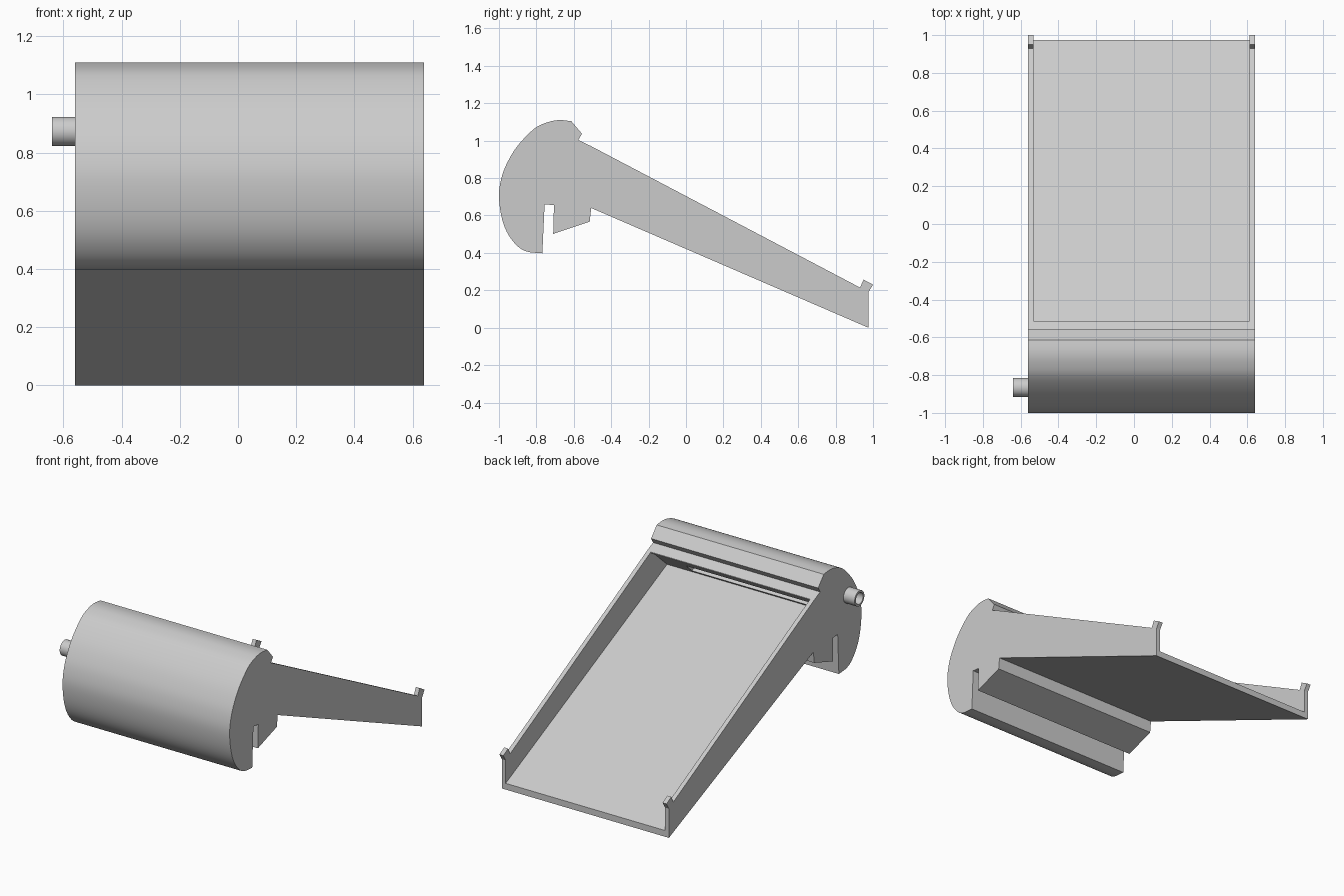
import bpy, bmesh, math
from mathutils import Vector

cube = bpy.data.objects.get("Cube")
if cube:
    bpy.data.objects.remove(cube, do_unlink=True)

grey = bpy.data.materials.new("light_grey")
grey.use_nodes = True
colour = (0.6, 0.6, 0.6, 1)
grey.diffuse_color = colour
grey.node_tree.nodes["Principled BSDF"].inputs["Base Color"].default_value = colour


def make_object(name, bm):
    bmesh.ops.recalc_face_normals(bm, faces=bm.faces)
    mesh = bpy.data.meshes.new(name)
    bm.to_mesh(mesh)
    bm.free()
    mesh.materials.append(grey)
    obj = bpy.data.objects.new(name, mesh)
    bpy.context.collection.objects.link(obj)
    return obj


def extrude_profile(name, points, x0, x1):
    """Extrude a (y, z) outline from x0 to x1."""
    bm = bmesh.new()
    face = bm.faces.new([bm.verts.new((x0, y, z)) for y, z in points])
    result = bmesh.ops.extrude_face_region(bm, geom=[face])
    verts = [v for v in result["geom"] if isinstance(v, bmesh.types.BMVert)]
    bmesh.ops.translate(bm, verts=verts, vec=(x1 - x0, 0, 0))
    return make_object(name, bm)


def smooth_path(points, steps=4):
    """Catmull-Rom curve through the points."""
    p = [Vector(q) for q in points]
    p = [2 * p[0] - p[1]] + p + [2 * p[-1] - p[-2]]
    out = []
    for a, b, c, d in zip(p, p[1:], p[2:], p[3:]):
        for i in range(steps):
            t = i / steps
            out.append(0.5 * (2 * b + (c - a) * t + (2 * a - 5 * b + 4 * c - d) * t * t
                              + (3 * b - a - 3 * c + d) * t ** 3))
    return [tuple(v) for v in out] + [tuple(points[-1])]


def cut(target, cutter):
    cutter.hide_render = True
    mod = target.modifiers.new("cut", "BOOLEAN")
    mod.operation = "DIFFERENCE"
    mod.solver = "EXACT"
    mod.object = cutter
    activate(target)
    bpy.ops.object.modifier_apply(modifier=mod.name)
    bpy.data.objects.remove(cutter, do_unlink=True)


def activate(obj):
    bpy.ops.object.select_all(action="DESELECT")
    obj.select_set(True)
    bpy.context.view_layer.objects.active = obj


def shade(obj):
    activate(obj)
    bpy.ops.object.shade_smooth_by_angle(angle=math.radians(25))


RIGHT, LEFT = -0.56, 0.64
WALL = 0.028

# Rounded head, sloping tray sides, end tabs and the hook groove underneath
head_curve = smooth_path([(-0.768, 0.398), (-0.85, 0.407), (-0.905, 0.44), (-0.957, 0.51),
                          (-0.988, 0.6), (-1.0, 0.71), (-0.987, 0.8), (-0.957, 0.88),
                          (-0.9, 0.973), (-0.81, 1.065), (-0.735, 1.1), (-0.675, 1.11),
                          (-0.613, 1.104)])
tray_outline = [(-0.556, 1.037), (-0.576, 1.004), (-0.51, 0.972), (0.93, 0.215),
                (0.95, 0.257), (1.0, 0.23), (0.975, 0.19), (0.975, 0.0),
                (-0.507, 0.64), (-0.515, 0.567), (-0.71, 0.502), (-0.706, 0.655),
                (-0.756, 0.66)]
body = extrude_profile("tray_body", head_curve + tray_outline, RIGHT, LEFT)

# Open tray between the side walls
cavity = [(-0.513, 1.3), (-0.513, 0.967), (-0.535, 0.96), (-0.68, 0.83),
          (1.1, -0.019), (1.1, 1.3)]
cut(body, extrude_profile("tray_cutter", cavity, RIGHT + WALL, LEFT - WALL))

# Feed slot at the top of the tray
slot = [(-0.57, 0.89), (-0.76, 0.97), (-0.8, 0.92), (-0.63, 0.83)]
cut(body, extrude_profile("slot_cutter", slot, RIGHT + WALL + 0.01, LEFT - 0.22))
shade(body)

# Hollow spindle end on the head
bm = bmesh.new()
sides = 32
rings = []
for x, r in ((-0.55, 0.05), (-0.64, 0.05), (-0.64, 0.037), (-0.562, 0.037)):
    rings.append([bm.verts.new((x, -0.865 + r * math.cos(i * math.tau / sides),
                                0.873 + r * math.sin(i * math.tau / sides)))
                  for i in range(sides)])
for a, b in zip(rings, rings[1:]):
    for i in range(sides):
        j = (i + 1) % sides
        bm.faces.new((a[i], a[j], b[j], b[i]))
bm.faces.new(rings[0])
bm.faces.new(rings[-1])
shade(make_object("spindle_tube", bm))
